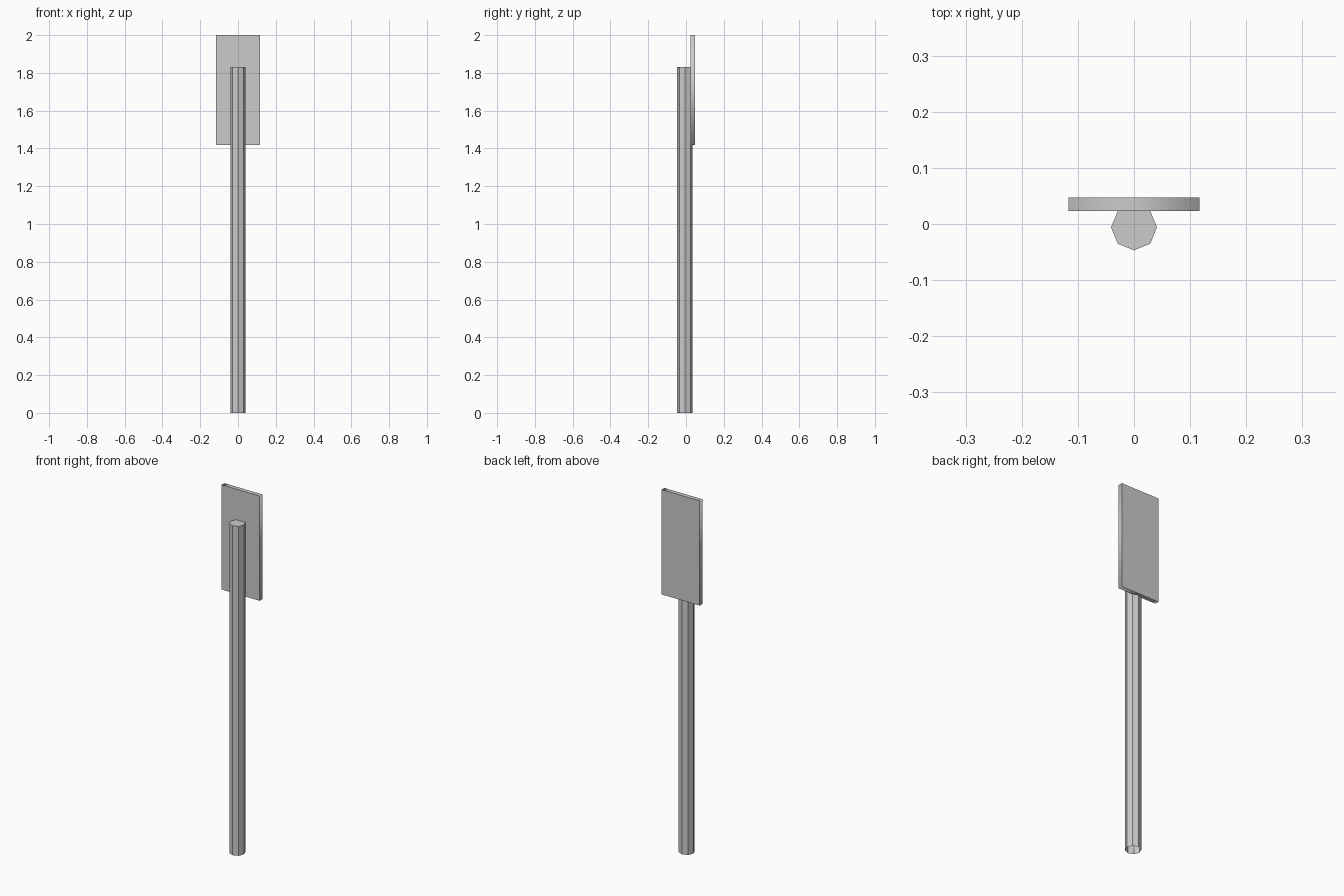
import bpy, bmesh
from math import pi
from mathutils import Matrix, Vector

if "Cube" in bpy.data.objects:
    bpy.data.objects.remove(bpy.data.objects["Cube"])


def add_object(name, bm):
    mesh = bpy.data.meshes.new(name)
    bm.to_mesh(mesh)
    bm.free()
    obj = bpy.data.objects.new(name, mesh)
    bpy.context.collection.objects.link(obj)
    return obj


# Post: flat-sided octagonal tube, capped on top, open at the foot
HEIGHT = 1.83
bm = bmesh.new()
bmesh.ops.create_cone(
    bm, cap_ends=True, segments=8, radius1=0.041, radius2=0.041, depth=HEIGHT,
    matrix=Matrix.Translation((0, -0.006, HEIGHT / 2)) @ Matrix.Rotation(pi / 2, 4, 'Z'))
foot = [f for f in bm.faces if f.normal.z < -0.9]
bmesh.ops.delete(bm, geom=foot, context='FACES_ONLY')
add_object("post", bm)

# Sign board: thin upright plate on the back of the post
bm = bmesh.new()
bmesh.ops.create_cube(
    bm, size=1,
    matrix=Matrix.Translation((0, 0.035, 1.709)) @ Matrix.Diagonal((0.234, 0.024, 0.582, 1)))
# Rim is smooth around the corners, front and back stay crisp
for face in bm.faces:
    face.smooth = True
    if abs(face.normal.y) > 0.9:
        for edge in face.edges:
            edge.smooth = False
add_object("sign_board", bm)
